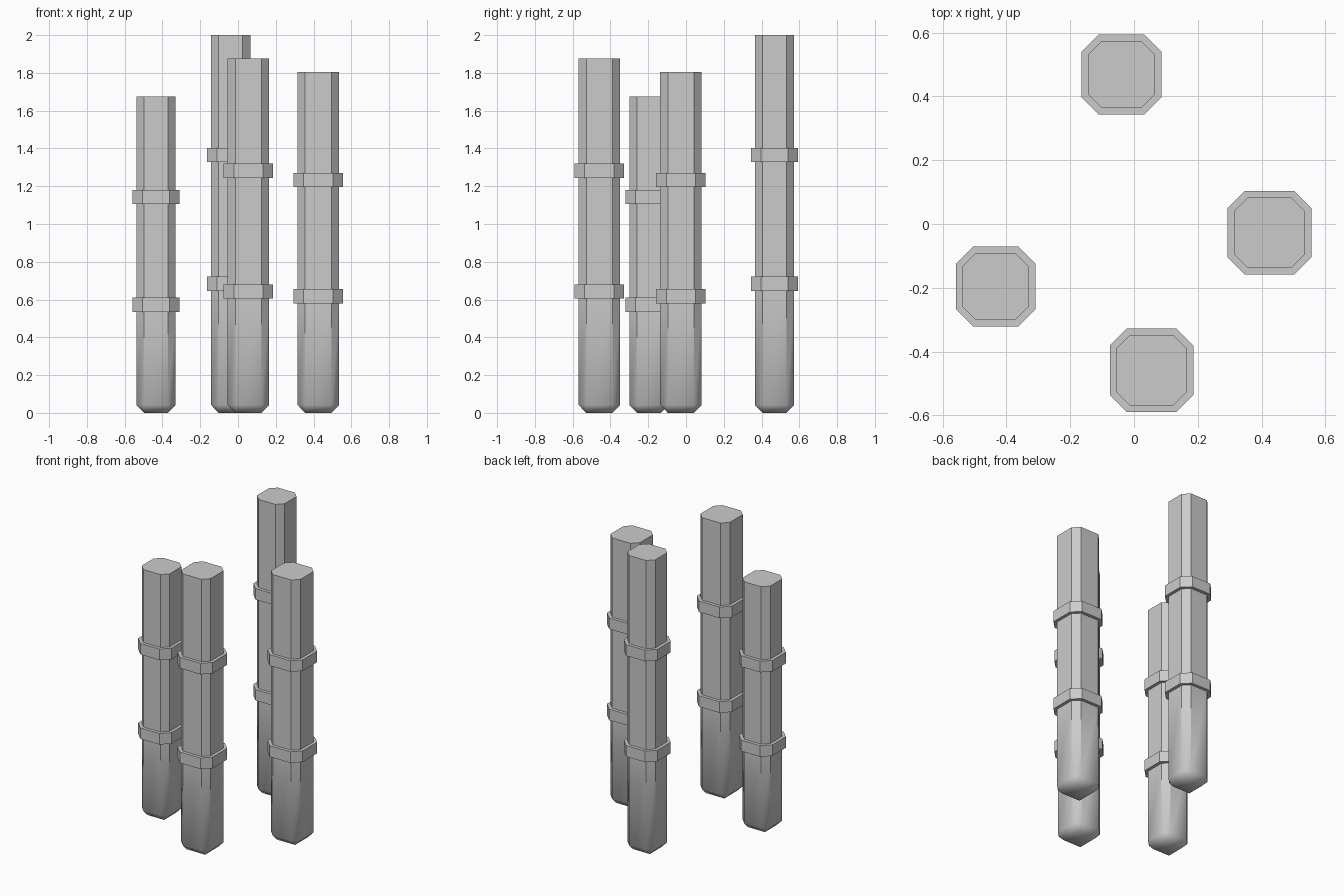
import bpy, bmesh

if "Cube" in bpy.data.objects:
    bpy.data.objects.remove(bpy.data.objects["Cube"])

BAND = 0.075      # band height
LIP = 0.021       # how far a band stands out
CUT = 0.041       # corner chamfer of the shaft
FOOT = 0.042      # height of the bevelled foot


def octagon(bm, cx, cy, half, cut, z):
    """Square with clipped corners, counter-clockwise from the front edge."""
    f = half - cut
    pts = [(-f, -half), (f, -half), (half, -f), (half, f),
           (f, half), (-f, half), (-half, f), (-half, -f)]
    return [bm.verts.new((cx + x, cy + y, z)) for x, y in pts]


def pillar(name, cx, cy, half, height):
    bm = bmesh.new()

    # shaft and its two raised bands as one lofted profile
    profile = [(FOOT, 0)]
    for ratio in (0.342, 0.683):
        lo, hi = ratio * height - BAND / 2, ratio * height + BAND / 2
        profile += [(lo, 0), (lo, LIP), (hi, LIP), (hi, 0)]
    profile.append((height, 0))
    rings = [octagon(bm, cx, cy, half + d, CUT + d * 0.6, z) for z, d in profile]
    for k, (a, b) in enumerate(zip(rings, rings[1:])):
        for i in range(8):
            j = (i + 1) % 8
            face = bm.faces.new((a[i], a[j], b[j], b[i]))
            face.smooth = k == 0
    bm.faces.new(rings[-1])

    # bevelled foot: small square base, sloped sides, corner triangles
    f = half - CUT
    base = [bm.verts.new((cx + x * f, cy + y * f, 0))
            for x, y in ((-1, -1), (1, -1), (1, 1), (-1, 1))]
    ring = rings[0]
    foot = [bm.faces.new(base[::-1])]
    for i in range(4):
        n = (i + 1) % 4
        foot.append(bm.faces.new((base[i], base[n], ring[2 * i + 1], ring[2 * i])))
        foot.append(bm.faces.new((base[n], ring[(2 * i + 2) % 8], ring[2 * i + 1])))
    for face in foot:
        face.smooth = True

    # crisp upright edges and band edges, soft foot
    for e in bm.edges:
        upright = abs(e.verts[0].co.z - e.verts[1].co.z) > FOOT * 1.5
        flat_side = any(not p.smooth for p in e.link_faces)
        e.smooth = not (upright or flat_side)
    bmesh.ops.recalc_face_normals(bm, faces=bm.faces)

    mesh = bpy.data.meshes.new(name)
    bm.to_mesh(mesh)
    bm.free()
    bpy.context.collection.objects.link(bpy.data.objects.new(name, mesh))


# four free-standing pillars
pillar("back_pillar", -0.039, 0.469, 0.104, 2.0)
pillar("right_pillar", 0.425, -0.027, 0.110, 1.806)
pillar("left_pillar", -0.434, -0.196, 0.104, 1.674)
pillar("front_pillar", 0.055, -0.459, 0.110, 1.877)
